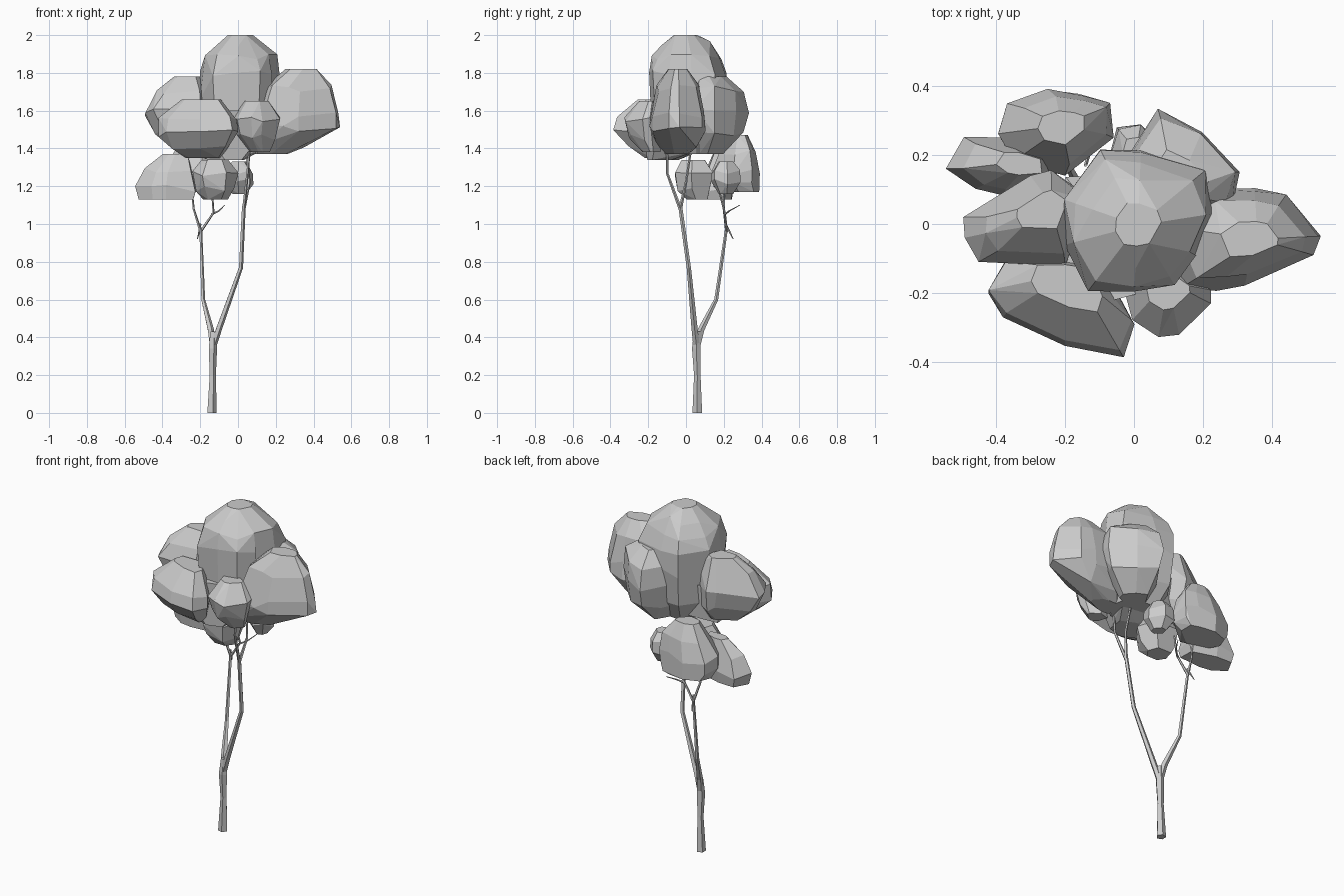
import bpy, bmesh, math, random
from mathutils import Vector

cube = bpy.data.objects.get("Cube")
if cube:
    bpy.data.objects.remove(cube, do_unlink=True)

# Single plain grey material
grey = bpy.data.materials.new("plain_grey")
grey.use_nodes = True
tone = (0.6, 0.6, 0.6, 1)
grey.diffuse_color = tone
grey.node_tree.nodes["Principled BSDF"].inputs["Base Color"].default_value = tone
rng = random.Random(4)


def finish(bm, name):
    bmesh.ops.recalc_face_normals(bm, faces=bm.faces[:])
    mesh = bpy.data.meshes.new(name)
    bm.to_mesh(mesh)
    bm.free()
    mesh.materials.append(grey)
    obj = bpy.data.objects.new(name, mesh)
    bpy.context.collection.objects.link(obj)
    return obj


def foliage(name, outline, layers):
    """Faceted clump: a plan outline repeated at layers of (height, scale, shift x, shift y)."""
    bm = bmesh.new()
    plan = [Vector(p) for p in outline]
    centre = sum(plan, Vector((0, 0))) / len(plan)
    for i, (z, scale, dx, dy) in enumerate(layers):
        inner = 0 < i < len(layers) - 1
        for p in plan:
            q = centre + (p - centre) * scale * rng.uniform(0.95, 1.03) + Vector((dx, dy))
            wobble = rng.uniform(-0.02, 0.02) if inner else 0
            bm.verts.new((q.x, q.y, z + wobble))
    hull = bmesh.ops.convex_hull(bm, input=bm.verts[:])
    spare = [g for g in hull["geom_interior"] if isinstance(g, bmesh.types.BMVert)]
    bmesh.ops.delete(bm, geom=spare, context='VERTS')
    bmesh.ops.dissolve_limit(bm, angle_limit=math.radians(8),
                             verts=bm.verts[:], edges=bm.edges[:])
    return finish(bm, name)


def limb(name, points, radii, sides=5):
    """Tapered faceted tube through the points."""
    bm = bmesh.new()
    pts = [Vector(p) for p in points]
    rings = []
    for i, (p, r) in enumerate(zip(pts, radii)):
        along = pts[min(i + 1, len(pts) - 1)] - pts[max(i - 1, 0)]
        if name == "trunk":
            along = Vector((0, 0, 1))
        # one shared reference direction avoids twisting
        u = Vector((1, 0.3, 0)).cross(along).normalized()
        w = along.cross(u).normalized()
        angles = [math.tau * k / sides for k in range(sides)]
        rings.append([bm.verts.new(p + r * (math.cos(a) * u + math.sin(a) * w))
                      for a in angles])
    for lower, upper in zip(rings, rings[1:]):
        for k in range(sides):
            n = (k + 1) % sides
            bm.faces.new((lower[k], lower[n], upper[n], upper[k]))
    bm.faces.new(rings[0])
    bm.faces.new(rings[-1])
    return finish(bm, name)


# Trunk and the two main boughs
limb("trunk", [(-.14, .06, 0), (-.135, .06, .2), (-.135, .055, .34), (-.13, .06, .43)],
     [.027, .018, .024, .02])
limb("left_bough", [(-.135, .06, .36), (-.145, .08, .44), (-.185, .16, .6), (-.198, .215, .98)],
     [.018, .018, .011, .008])
limb("right_bough", [(-.13, .055, .36), (-.1, .045, .45), (.015, .015, .77), (.03, -.03, 1.09)],
     [.018, .017, .012, .011])

# Upper twigs carrying the canopy
limb("front_twig", [(.03, -.03, 1.08), (.05, -.1, 1.27), (.07, -.1, 1.5)], [.01, .007, .006])
limb("back_twig", [(.03, -.03, 1.08), (.06, 0, 1.22), (.04, .03, 1.42)], [.01, .007, .006])

# Lower twigs
limb("outer_twig", [(-.198, .215, .96), (-.235, .2, 1.08), (-.25, .2, 1.22)], [.008, .006, .005])
limb("inner_twig", [(-.198, .215, .96), (-.13, .205, 1.06), (-.14, .17, 1.2)], [.008, .006, .005])
limb("side_spur", [(-.14, .205, 1.05), (-.1, .23, 1.07), (-.07, .285, 1.1)], [.006, .004, .002])
limb("low_spur", [(-.198, .21, 1.0), (-.205, .23, .96), (-.215, .25, .92)], [.006, .005, .002])

# Upper canopy clumps
foliage("crown",
        [(-.1, .22), (.02, .21), (.2, .15), (.23, .03), (.18, -.09),
         (.12, -.18), (0, -.2), (-.13, -.19), (-.2, -.06), (-.2, .07)],
        [(1.37, .6, 0, 0), (1.5, .9, 0, 0), (1.68, .99, 0, 0), (1.8, 1, 0, 0),
         (1.88, .88, 0, 0), (1.95, .62, 0, 0), (2, .3, 0, 0)])
foliage("right_clump",
        [(.2, .1), (.35, .1), (.44, .085), (.54, -.035), (.52, -.09),
         (.32, -.175), (.24, -.19), (.13, -.19), (.05, 0)],
        [(1.37, .4, -.14, 0), (1.42, .75, -.06, 0), (1.5, 1, 0, 0), (1.58, 1, 0, 0),
         (1.72, .78, .01, 0), (1.82, .35, .03, 0)])
foliage("back_clump",
        [(.07, .33), (.2, .27), (.31, .15), (.28, .05), (.06, -.02), (-.08, .1), (0, .22)],
        [(1.37, .45, -.03, -.04), (1.47, .85, 0, 0), (1.6, 1, 0, 0),
         (1.71, .9, 0, 0), (1.78, .5, 0, -.03)])
foliage("left_clump",
        [(-.49, .02), (-.49, -.04), (-.45, -.11), (-.2, -.12), (-.12, .08),
         (-.24, .155), (-.3, .14), (-.42, .07)],
        [(1.41, .5, .06, 0), (1.49, .85, .03, 0), (1.59, 1, 0, 0),
         (1.7, .78, .03, 0), (1.78, .4, .06, .02)])
foliage("front_left_clump",
        [(-.43, -.2), (-.38, -.11), (-.22, -.1), (-.08, -.13), (0, -.29),
         (-.03, -.385), (-.2, -.35), (-.38, -.27)],
        [(1.35, .45, .03, .08), (1.41, .8, 0, .05), (1.48, 1, 0, 0),
         (1.56, .95, 0, .01), (1.66, .5, .02, .05)])
foliage("front_right_clump",
        [(-.01, -.28), (.07, -.33), (.13, -.32), (.22, -.23), (.225, -.19), (.1, -.1), (-.04, -.14)],
        [(1.38, .4, .02, .04), (1.46, .8, 0, .01), (1.55, 1, 0, 0), (1.65, .5, 0, .03)])
foliage("canopy_underside",
        [(-.3, -.15), (-.1, -.24), (.1, -.18), (.14, .05), (-.05, .14), (-.28, .08)],
        [(1.34, .45, .02, -.07), (1.4, .85, 0, 0), (1.6, 1, 0, 0)])

# Lower canopy clumps
foliage("lower_outer_clump",
        [(-.54, .16), (-.49, .25), (-.38, .25), (-.22, .2), (-.22, .1), (-.38, .085), (-.46, .1)],
        [(1.13, .9, 0, 0), (1.19, 1, 0, 0), (1.29, .78, .01, 0), (1.37, .4, .05, .01)])
foliage("lower_back_clump",
        [(-.4, .26), (-.37, .35), (-.25, .39), (-.14, .375), (-.07, .35),
         (-.06, .25), (-.2, .14), (-.35, .18)],
        [(1.17, .8, 0, .02), (1.21, 1, 0, 0), (1.28, .98, 0, 0), (1.38, .8, .02, 0),
         (1.47, .4, .02, 0)])
foliage("lower_front_clump",
        [(-.24, .02), (-.19, -.06), (-.06, -.06), (0, .03), (-.04, .14), (-.2, .14)],
        [(1.13, .55, 0, .02), (1.19, .85, 0, 0), (1.27, 1, 0, 0), (1.34, .6, 0, 0)])
foliage("lower_inner_clump",
        [(-.07, .2), (0, .13), (.06, .15), (.08, .22), (.02, .29), (-.05, .28)],
        [(1.16, .5, 0, 0), (1.22, 1, 0, 0), (1.28, .95, 0, 0), (1.33, .5, 0, 0)])
